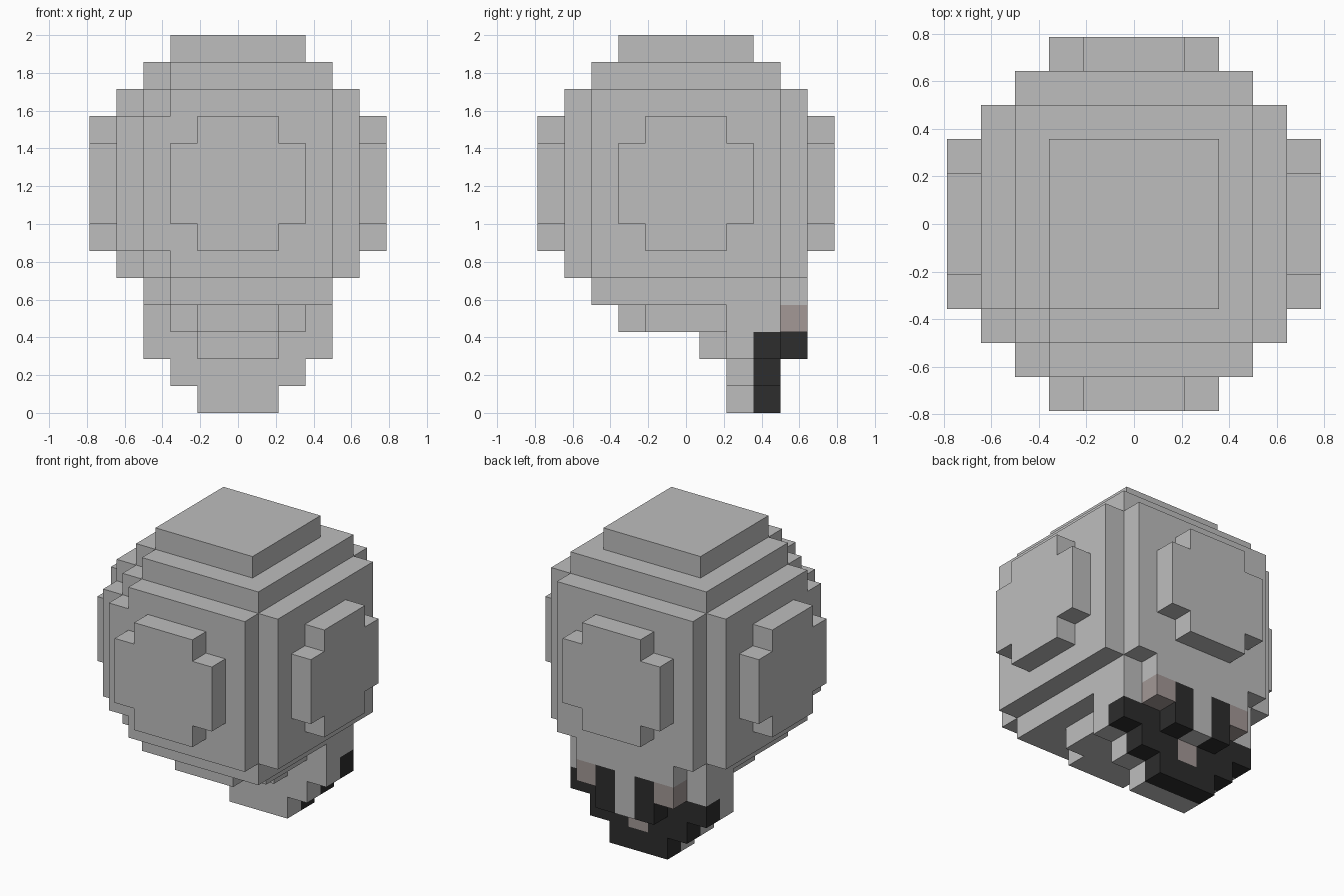
import bpy
import bmesh
import math
from mathutils import Vector

if "Cube" in bpy.data.objects:
    bpy.data.objects.remove(bpy.data.objects["Cube"], do_unlink=True)

U = 1 / 7  # edge length of one block


def material(name, rgb):
    mat = bpy.data.materials.new(name)
    mat.use_nodes = True
    mat.diffuse_color = (*rgb, 1)
    mat.node_tree.nodes["Principled BSDF"].inputs["Base Color"].default_value = (*rgb, 1)
    return mat


GREY = material("light grey", (0.515, 0.515, 0.515))
BLACK = material("soft black", (0.026, 0.026, 0.026))
PINK = material("dusty pink", (0.366, 0.314, 0.305))

cells = {}   # block position -> part name
parts = {}   # part name -> material


def fill(part, mat, xs, ys, zs):
    """Fill an inclusive range of blocks with a part."""
    parts[part] = mat
    for x in range(xs[0], xs[1] + 1):
        for y in range(ys[0], ys[1] + 1):
            for z in range(zs[0], zs[1] + 1):
                cells[x, y, z] = part


def carve(*positions):
    for p in positions:
        cells.pop(p, None)


# Rounded body: stepped caps around a cross-shaped middle
fill("body", GREY, (-3, 3), (-3, 3), (4, 12))
fill("body", GREY, (-4, 4), (-3, 3), (5, 11))
fill("body", GREY, (-3, 3), (-4, 4), (5, 11))
fill("top_cap", GREY, (-2, 2), (-2, 2), (13, 13))
fill("bottom_cap", GREY, (-2, 2), (-2, 1), (3, 3))
carve((-2, -2, 3), (2, -2, 3))

# One body corner is rounded off further
carve((-3, -3, 12), (-3, -3, 4))
for z in (5, 11):
    carve((-3, -4, z), (-4, -3, z))

# Bulging panel on each of the four sides
for s, side, face in ((-1, "right_panel", "front_panel"), (1, "left_panel", "back_panel")):
    for a, zs in ((1, (6, 10)), (2, (7, 9))):
        fill(side, GREY, (5 * s, 5 * s), (-a, a), zs)
        fill(face, GREY, (-a, a), (5 * s, 5 * s), zs)

# Head, narrowing in steps towards the chin
fill("brow", GREY, (-2, 2), (4, 4), (4, 4))
fill("head", GREY, (-3, 3), (2, 3), (3, 3))
fill("head", GREY, (-1, 1), (1, 1), (2, 2))
for z in range(3):
    fill("head", GREY, (-z - 1, z + 1), (2, 2), (z, z))
    fill("face_mask", BLACK, (-z - 1, z + 1), (3, 3), (z, z))

# Muzzle stripes, cheeks and mouth
fill("nose_bridge", GREY, (0, 0), (4, 4), (2, 3))
for s in (-1, 1):
    fill("eye_stripes", BLACK, (s, s), (4, 4), (2, 3))
    fill("cheeks", PINK, (2 * s, 2 * s), (4, 4), (3, 3))
fill("mouth", PINK, (0, 0), (3, 3), (1, 1))


def build(part, mat):
    """Skin the outside of a part's blocks and merge coplanar faces."""
    bm = bmesh.new()
    for cell, owner in cells.items():
        if owner != part:
            continue
        centre = Vector(cell) + Vector((0, 0, 0.5))
        for axis in range(3):
            for sign in (-1, 1):
                n = Vector((0, 0, 0))
                n[axis] = sign
                if tuple(int(c + d) for c, d in zip(cell, n)) in cells:
                    continue
                u = Vector((0, 0, 0))
                u[(axis + 1) % 3] = 0.5
                v = n.cross(u)
                mid = centre + n * 0.5
                bm.faces.new([bm.verts.new((mid + a * u + b * v) * U)
                              for a, b in ((-1, -1), (1, -1), (1, 1), (-1, 1))])
    bmesh.ops.remove_doubles(bm, verts=bm.verts, dist=0.001)
    bmesh.ops.dissolve_limit(bm, angle_limit=math.radians(1),
                             verts=bm.verts, edges=bm.edges)
    mesh = bpy.data.meshes.new(part)
    bm.to_mesh(mesh)
    bm.free()
    mesh.materials.append(mat)
    bpy.context.collection.objects.link(bpy.data.objects.new(part, mesh))


for part, mat in parts.items():
    build(part, mat)
